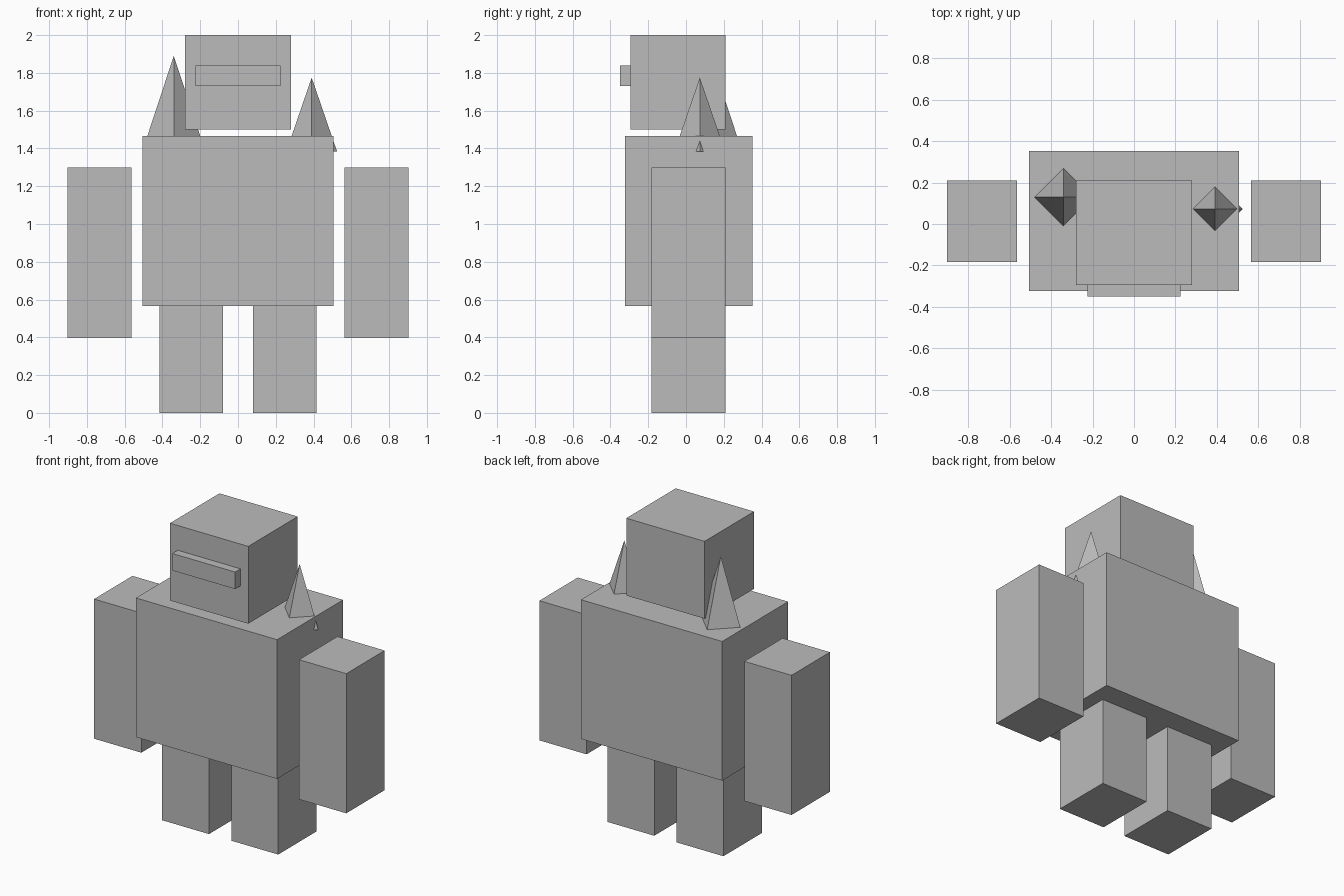
import bpy
import bmesh
from mathutils import Vector

default_cube = bpy.data.objects.get("Cube")
if default_cube:
    bpy.data.objects.remove(default_cube, do_unlink=True)

# Single plain material
GREY = (0.5, 0.5, 0.5, 1)
grey = bpy.data.materials.new("plain grey")
grey.use_nodes = True
grey.diffuse_color = GREY
grey.node_tree.nodes["Principled BSDF"].inputs["Base Color"].default_value = GREY


def add_object(name, bm):
    mesh = bpy.data.meshes.new(name)
    bm.to_mesh(mesh)
    bm.free()
    mesh.materials.append(grey)
    obj = bpy.data.objects.new(name, mesh)
    bpy.context.collection.objects.link(obj)
    return obj


def box(name, low, high):
    """Box spanning two opposite corners."""
    low, high = Vector(low), Vector(high)
    bm = bmesh.new()
    bmesh.ops.create_cube(bm, size=1)
    bmesh.ops.scale(bm, vec=high - low, verts=bm.verts)
    bmesh.ops.translate(bm, vec=(low + high) / 2, verts=bm.verts)
    return add_object(name, bm)


def spike(name, x, y, base, tip, radius):
    """Four-sided pyramid with its corners on the x and y axes."""
    bm = bmesh.new()
    bmesh.ops.create_cone(bm, cap_ends=True, segments=4, radius1=radius,
                          radius2=0, depth=tip - base)
    bmesh.ops.translate(bm, vec=(x, y, (base + tip) / 2), verts=bm.verts)
    return add_object(name, bm)


# Body and head, with a small gap at the neck
box("torso", (-0.505, -0.322, 0.567), (0.505, 0.352, 1.467))
box("head", (-0.28, -0.295, 1.5), (0.28, 0.21, 2.0))
box("visor", (-0.225, -0.35, 1.73), (0.225, -0.295, 1.84))

# Limbs on both sides
for side, sign in (("left", 1), ("right", -1)):
    for part, inner, outer, bottom, top in (("arm", 0.564, 0.902, 0.397, 1.3),
                                            ("leg", 0.08, 0.415, 0, 0.567)):
        x1, x2 = sorted((sign * inner, sign * outer))
        box(f"{side}_{part}", (x1, -0.182, bottom), (x2, 0.21, top))

# Uneven shoulder spikes, sunk into the torso
spike("left_shoulder_spike", 0.39, 0.073, 1.385, 1.775, 0.134)
spike("right_shoulder_spike", -0.34, 0.13, 1.42, 1.89, 0.155)
